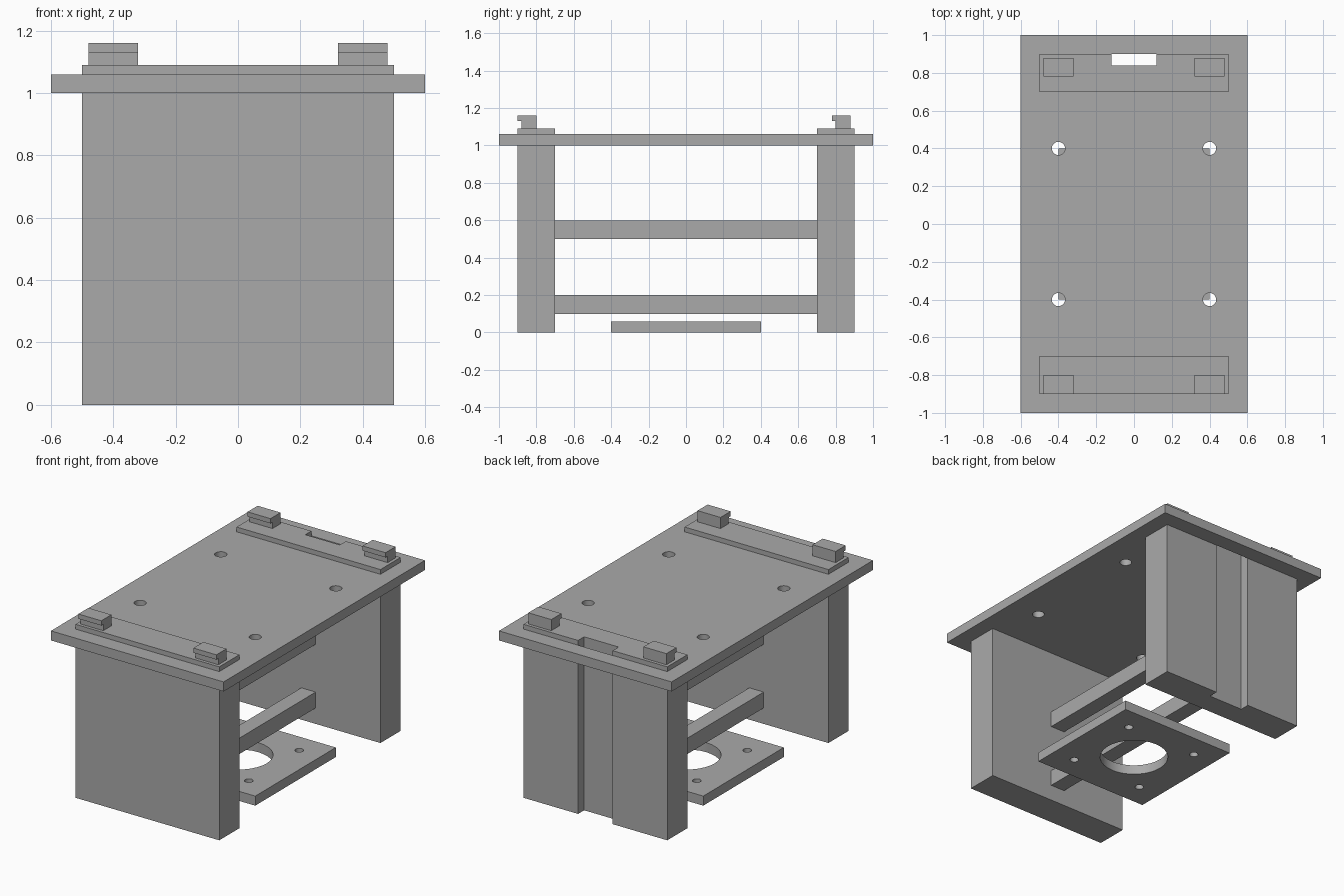
import bpy
import bmesh
from mathutils import Matrix, Vector

if "Cube" in bpy.data.objects:
    bpy.data.objects.remove(bpy.data.objects["Cube"], do_unlink=True)

GREY = 0.4
mat = bpy.data.materials.new("plain grey")
mat.use_nodes = True
mat.diffuse_color = (GREY, GREY, GREY, 1)
mat.node_tree.nodes["Principled BSDF"].inputs["Base Color"].default_value = (GREY, GREY, GREY, 1)


def add_object(name, bm):
    mesh = bpy.data.meshes.new(name)
    bm.to_mesh(mesh)
    bm.free()
    mesh.materials.append(mat)
    obj = bpy.data.objects.new(name, mesh)
    bpy.context.collection.objects.link(obj)
    return obj


def box(name, x, y, z):
    """Box from a (low, high) pair on each axis."""
    bm = bmesh.new()
    size = Vector((x[1] - x[0], y[1] - y[0], z[1] - z[0]))
    centre = Vector((sum(x), sum(y), sum(z))) / 2
    bmesh.ops.create_cube(bm, size=1, matrix=Matrix.Translation(centre) @ Matrix.Diagonal(size.to_4d()))
    return add_object(name, bm)


def drill(x, y, z, radius):
    """Upright round cutter."""
    bm = bmesh.new()
    bmesh.ops.create_cone(bm, cap_ends=True, segments=32, radius1=radius, radius2=radius,
                          depth=0.4, matrix=Matrix.Translation((x, y, z)))
    return add_object("hole_cutter", bm)


def cut(obj, cutters):
    """Subtract the cutters, then remove them."""
    bpy.ops.object.select_all(action="DESELECT")
    bpy.context.view_layer.objects.active = obj
    obj.select_set(True)
    for cutter in cutters:
        cutter.hide_render = True
        mod = obj.modifiers.new("cut", "BOOLEAN")
        mod.operation = "DIFFERENCE"
        mod.solver = "EXACT"
        mod.object = cutter
        bpy.ops.object.modifier_apply(modifier=mod.name)
        bpy.data.objects.remove(cutter, do_unlink=True)
    bpy.ops.object.shade_smooth_by_angle()


def slot(y_end):
    """Cutter for the cable channel at the back."""
    return box("slot_cutter", (-0.12, 0.12), (0.84, y_end), (-0.2, 1.3))


def corners(d):
    return [(x, y) for x in (-d, d) for y in (-d, d)]


# Table top with four bolt holes and a cable slot
top = box("top_plate", (-0.6, 0.6), (-1, 1), (1, 1.06))
cut(top, [drill(x, y, 1, 0.035) for x, y in corners(0.4)] + [slot(0.9)])

# End walls and the raised pads above them
for end, y in (("front", (-0.9, -0.7)), ("back", (0.7, 0.9))):
    wall = box(end + "_wall", (-0.5, 0.5), y, (0, 1))
    pad = box(end + "_pad", (-0.5, 0.5), y, (1.06, 1.09))
    if end == "back":
        cut(wall, [slot(1.1)])
        cut(pad, [slot(1.1)])

# Hooked clips: an L profile, lip toward the front, swept along x
profile = [(0, 0), (0.08, 0), (0.08, 0.07), (-0.02, 0.07), (-0.02, 0.04), (0, 0.04)]
for end, y0 in (("front", -0.88), ("back", 0.8)):
    for side, x0 in (("right", -0.48), ("left", 0.32)):
        bm = bmesh.new()
        face = bm.faces.new([bm.verts.new((x0, y0 + y, 1.09 + z)) for y, z in profile])
        swept = bmesh.ops.extrude_face_region(bm, geom=[face])["geom"]
        bmesh.ops.translate(bm, vec=(0.16, 0, 0),
                            verts=[v for v in swept if isinstance(v, bmesh.types.BMVert)])
        bmesh.ops.recalc_face_normals(bm, faces=bm.faces)
        add_object(f"{end}_{side}_clip", bm)

# Central cross beams joining the walls
for name, z in (("lower_beam", 0.1), ("upper_beam", 0.5)):
    box(name, (-0.05, 0.05), (-0.7, 0.7), (z, z + 0.1))

# Loose base plate with a large bore and four screw holes
base = box("base_plate", (-0.4, 0.4), (-0.4, 0.4), (0, 0.06))
cut(base, [drill(0, 0, 0, 0.2)] + [drill(x, y, 0, 0.025) for x, y in corners(0.25)])
